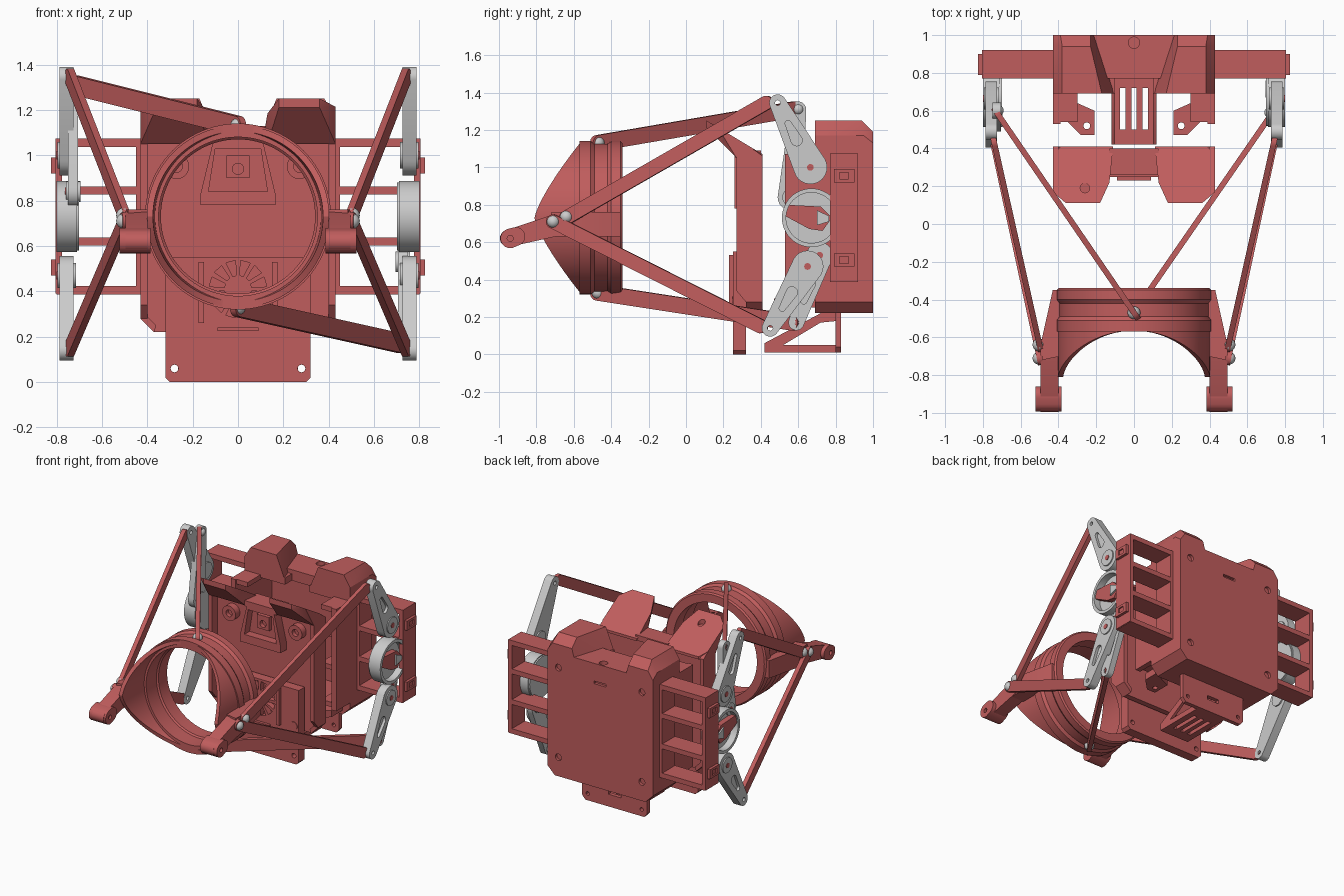
import bpy, bmesh, math
from mathutils import Vector

if "Cube" in bpy.data.objects:
    bpy.data.objects.remove(bpy.data.objects["Cube"])

RED = bpy.data.materials.new("red_plastic")
RED.diffuse_color = (0.53, 0.11, 0.11, 1)
RED.use_nodes = True
RED.node_tree.nodes["Principled BSDF"].inputs["Base Color"].default_value = RED.diffuse_color


def finish(name, bm, mat=RED):
    bmesh.ops.recalc_face_normals(bm, faces=bm.faces[:])
    me = bpy.data.meshes.new(name)
    bm.to_mesh(me)
    bm.free()
    if mat:
        me.materials.append(mat)
    o = bpy.data.objects.new(name, me)
    bpy.context.collection.objects.link(o)
    return o


def prism(name, pts, axis, a, b, mat=RED):
    """Extrude a 2D outline along an axis from a to b."""
    put = {'x': lambda p, h: (h, p[0], p[1]), 'y': lambda p, h: (p[0], h, p[1]),
           'z': lambda p, h: (p[0], p[1], h)}[axis]
    bm = bmesh.new()
    lo, hi = [[bm.verts.new(put(p, h)) for p in pts] for h in (a, b)]
    bm.faces.new(lo)
    bm.faces.new(hi)
    for i in range(len(pts)):
        j = (i + 1) % len(pts)
        bm.faces.new((lo[i], lo[j], hi[j], hi[i]))
    return finish(name, bm, mat)


def box(name, x0, x1, y0, y1, z0, z1, mat=RED):
    return prism(name, [(x0, y0), (x1, y0), (x1, y1), (x0, y1)], 'z', z0, z1, mat)


def circ(u, v, r, n=24):
    return [(u + r * math.cos(2 * math.pi * i / n), v + r * math.sin(2 * math.pi * i / n)) for i in range(n)]


def hull(name, pts, mat=RED):
    bm = bmesh.new()
    for p in pts:
        bm.verts.new(p)
    bmesh.ops.convex_hull(bm, input=bm.verts[:])
    bmesh.ops.delete(bm, geom=[v for v in bm.verts if not v.link_faces], context='VERTS')
    bmesh.ops.dissolve_limit(bm, angle_limit=0.01, verts=bm.verts[:], edges=bm.edges[:])
    return finish(name, bm, mat)


def taper(name, a, ra, b, rb, x0, x1, mat=None):
    """Rounded tapered plate in the yz plane."""
    ring = circ(*a, ra) + circ(*b, rb)
    return hull(name, [(x, y, z) for x in (x0, x1) for y, z in ring], mat)


def link(name, p, q, w=0.075, t=0.03):
    """Flat rod with round ends between two joints."""
    p, q = Vector(p), Vector(q)
    d = (q - p).normalized()
    n = d.cross(Vector((0, 0, 1))).normalized()
    u = n.cross(d)
    return hull(name, [c + d * a + u * b + n * s for c in (p, q) for a, b in circ(0, 0, w / 2, 20)
                       for s in (-t / 2, t / 2)])


def ball(name, p, r=0.034):
    bm = bmesh.new()
    bmesh.ops.create_uvsphere(bm, u_segments=20, v_segments=12, radius=r)
    bmesh.ops.translate(bm, verts=bm.verts[:], vec=p)
    return finish(name, bm, None)


def lathe(name, prof, cz, n=96, mat=RED):
    """Revolve closed (r, y) profile round the y axis; y may depend on the angle."""
    bm = bmesh.new()
    rows = []
    for i in range(n):
        t = 2 * math.pi * i / n
        rows.append([bm.verts.new((r * math.cos(t), y(t) if callable(y) else y, cz + r * math.sin(t)))
                     for r, y in prof])
    for i in range(n):
        for k in range(len(prof)):
            m, a, b = (k + 1) % len(prof), rows[i], rows[(i + 1) % n]
            bm.faces.new((a[k], a[m], b[m], b[k]))
    return finish(name, bm, mat)


def cut(o, *cutters):
    for c in cutters:
        m = o.modifiers.new("cut", 'BOOLEAN')
        m.operation, m.object = 'DIFFERENCE', c
    bpy.context.view_layer.update()
    me = bpy.data.meshes.new_from_object(o.evaluated_get(bpy.context.evaluated_depsgraph_get()))
    o.modifiers.clear()
    o.data = me
    for c in cutters:
        bpy.data.objects.remove(c)
    return o


def mir(o):
    o.modifiers.new("mirror", 'MIRROR')
    return o


# Rear case: open-fronted shell with screw holes, cheeks and two humps on top
CASE = [(-.37, .22), (.37, .22), (.43, .28), (.43, 1.1), (-.43, 1.1), (-.43, .28)]
cut(prism("rear_case", CASE, 'y', .69, 1.0), box("c", -.39, .39, .6, .95, .29, 1.05),
    box("c", -.1, .1, .6, .77, 1.0, 1.2), box("c", -.12, .12, .6, .77, .1, .35),
    box("c", -.05, .05, .98, 1.1, .98, 1.0),
    *[prism("c", circ(x, z, .025, 16), 'y', .98, 1.1) for x in (-.34, .34) for z in (.36, 1.02)])
cut(box("top_notch_floor", -.25, .25, .77, 1.0, 1.09, 1.13), prism("c", circ(0, .96, .03), 'z', 1.1, 1.2))
mir(box("case_cheek", .39, .43, .53, .7, .32, 1.07))
for z in (1.035, .85, .61, .335):
    mir(box("cheek_rib", .30, .41, .54, .72, z, z + .035))
mir(hull("top_hump", [(.43, .69, 1.05), (.43, 1, 1.05), (.2, 1, 1.08), (.1, .69, 1.08),
                      (.43, .69, 1.17), (.43, .95, 1.17), (.43, 1, 1.13), (.38, .69, 1.25), (.38, .94, 1.25),
                      (.23, .94, 1.25), (.17, .69, 1.25), (.39, 1, 1.19), (.23, 1, 1.19)]))
mir(cut(prism("screw_tab", [(.21, .47), (.28, .47), (.37, .56), (.37, .72), (.3, .72), (.3, .64), (.21, .6)],
              'z', .25, .30), prism("c", circ(.25, .52, .018, 16), 'z', .2, .4)))

# Slotted foot tray below the case
cut(box("foot_tray", -.12, .12, .42, .82, .01, .05),
    *[box("c", x - .014, x + .014, .5, .72, -.1, .2) for x in (-.06, 0, .06)])
mir(prism("tray_rib", [(.42, .02), (.42, .06), (.72, .22), (.82, .22), (.82, .18), (.72, .17), (.52, .05), (.5, .02)],
          'x', .1, .12))
cut(prism("foot_plate", [(-.24, .01), (.24, .01), (.265, .04), (.265, .24), (-.265, .24), (-.265, .04)],
          'y', .80, .83),
    box("c", -.05, .05, .7, .9, .1, .13), *[prism("c", circ(x, .06, .014, 12), 'y', .7, .9) for x in (-.22, .22)])

# Side motor frames
for z in (1.055, .845, .62, .405):
    mir(box("motor_shelf", .42, .80, .77, .92, z - .018, z + .018))
mir(box("frame_inner_plate", .425, .45, .77, .92, .39, 1.07))
mir(box("frame_end_plate", .775, .805, .77, .92, .39, 1.073))
for z in (.955, .505):
    mir(cut(box("frame_catch", .80, .825, .79, .90, z - .035, z + .035),
            box("c", .815, .9, .82, .87, z - .018, z + .018)))

# Front cover: panel, rim walls, wings and bridge
cut(prism("cover_panel", [(x, min(z, 1.07)) for x, z in CASE], 'y', .33, .37),
    box("c", -.06, .06, .3, .4, .9, .98))
mir(prism("cover_side_wall", [(.27, .34), (.32, .28), (.41, .28), (.41, 1.06), (.37, 1.09), (.27, 1.12)],
          'x', .40, .43))
mir(hull("cover_corner_wall", [(x, y, z) for x, z in ((.37, .22), (.43, .28), (.40, .29), (.36, .25))
                               for y in (.32, .41)]))
for s in (-1, 1):
    edge = [(.43, .36), (.39, .41), (.11, .41), (.13, .22), (.18, .11), (.36, .11), (.43, .17)]
    low = [(.43, .36), (.39, .41), (.12, .41), (.43, .27), (.13, .27)]
    wing = hull("cover_wing", [(s * x, y, 1.25 - .6 * (y - .11)) for x, y in edge] +
                [(s * x, .11, 1.21) for x in (.18, .36)] + [(s * x, y, 1.05) for x, y in low])
    if s < 0:
        cut(wing, prism("c", circ(-.26, .19, .025), 'z', 1.18, 1.4))
box("wing_bridge", -.13, .13, .26, .40, 1.05, 1.09)
cut(prism("front_hood", [(-.165, .78), (.165, .78), (.165, .83), (.11, 1.06), (-.11, 1.06), (-.165, .83)],
          'y', .26, .34),
    prism("c", [(-.13, .84), (.13, .84), (.10, 1.03), (-.10, 1.03)], 'y', .2, .32))
cut(box("socket", -.05, .05, .29, .34, .9, 1.0), prism("c", circ(0, .94, .025, 16), 'y', .2, .4))
mir(cut(prism("screw_boss", circ(.27, .95, .055), 'y', .28, .34), prism("c", circ(.27, .95, .025), 'y', .2, .31)))

# Lower cover plate with radial vent grille and ribs
vents = []
for i in range(12):
    t = 2 * math.pi * i / 12 + .26
    c, s = math.cos(t), math.sin(t)
    vents.append(prism("c", [(c * r - s * w, .41 + s * r + c * w) for r, w in
                             ((.06, -.008), (.125, -.022), (.125, .022), (.06, .008))], 'y', .2, .29))
cut(prism("lower_plate", [(-.30, 0), (.30, 0), (.32, .02), (.32, .55), (-.32, .55), (-.32, .02)], 'y', .25, .32),
    *vents, *[prism("c", circ(x, .06, .017, 16), 'y', .2, .4) for x in (-.28, .28)])
mir(box("vent_side_rib", .15, .175, .23, .26, .26, .53))
box("vent_bottom_rib", -.09, .09, .23, .26, .225, .24)
mir(prism("plate_disc", circ(.28, .28, .03), 'y', .245, .26))

# Ring receiver with scalloped front shield
lathe("ring", [(.34, -.34), (.40, -.34), (.41, -.35), (.41, -.40), (.395, -.42), (.395, -.49),
               (.41, -.51), (.41, -.57), (.35, -.57), (.35, -.45), (.34, -.44)], .73)
lip = lambda t: -.565 - .245 * (1 - abs(math.sin(t)) ** 1.3)
lathe("ring_shield", [(.365, -.55), (.402, -.55), (.402, lip), (.375, lip)], .73)
mir(taper("handle_arm", (-.95, .62), .045, (-.68, .695), .06, .40, .495, RED))
mir(hull("handle_root", [(x, y, z) for x, y in ((.37, -.35), (.43, -.35), (.39, -.70), (.495, -.64), (.485, -.72))
                         for z in (.63, .76)]))
mir(cut(taper("handle_knob", (-.94, .62), .052, (-.91, .63), .05, .385, .522, RED),
        prism("c", circ(-.94, .62, .016), 'x', .3, .6)))


# Crank arms: plate with pocket, pivot boss and tip boss
def crank(name, s, a, b, x0, x1, ra, rb):
    lerp = lambda k: (a[0] + (b[0] - a[0]) * k, a[1] + (b[1] - a[1]) * k)
    o = taper(name, a, ra, b, rb, s * x0, s * x1)
    cut(o, taper("c", lerp(.42), .03, lerp(.68), .016, s * (x1 - .02), s * (x1 + .1)),
        prism("c", circ(*b, .014, 16), 'x', s * .6, s * .9))
    prism(name + "_boss", circ(*a, ra * .65), 'x', s * (x0 - .01), s * (x1 + .008), None)
    prism(name + "_screw", circ(*a, .018), 'x', s * x1, s * (x1 + .012))


for s in (-1, 1):
    crank("upper_crank", s, (.665, 1.0), (.49, 1.345), .725, .787, .09, .045)
    crank("lower_crank", s, (.65, .47), (.45, .14), .725, .787, .085, .045)
    link("upper_rod", (s * .5, -.64, .73), (s * .74, .43, 1.345))
    link("lower_rod", (s * .5, -.71, .71), (s * .74, .40, .15))
    ball("upper_rod_ball", (s * .503, -.64, .735))
    ball("lower_rod_ball", (s * .503, -.71, .71))
    # Middle wheel, its tilt crank (down on the right, up on the left) and long diagonal rod
    prism("wheel_disc", circ(.67, .73, .15, 40), 'x', s * .70, s * .75, None)
    rim = prism("wheel_rim", circ(.67, .73, .157, 48), 'x', s * .71, s * .80, None)
    cut(rim, prism("c", circ(.67, .73, .135, 48), 'x', s * .6, s * .9))
    hull("wheel_spoke", [(s * x, y, z) for x in (.74, .79) for y, z in
                         [(.53, .80), (.53, .74), (.72, .79), (.78, .73), (.73, .66), (.66, .67)]])
    prism("wheel_hub", [(.70, .77), (.70, .69), (.765, .71), (.765, .74)], 'x', s * .74, s * .80, None)
    a, b, c = ((.715, .53), (.59, .17), .33) if s > 0 else ((.56, .84), (.60, 1.31), 1.13)
    crank("tilt_crank", s, a, b, .705, .75, .07, .042)
    link("diagonal_rod", (0, -.47, c), (s * .72, b[0] - .02, b[1]), .085)
    ball("diagonal_rod_ball", (0, -.47, c))
    ball("tilt_crank_ball", (s * .72, b[0], b[1]), .03)

for o in bpy.data.objects:
    o.data.polygons.foreach_set("use_smooth", [True] * len(o.data.polygons))
    o.data.set_sharp_from_angle(angle=math.radians(30))
